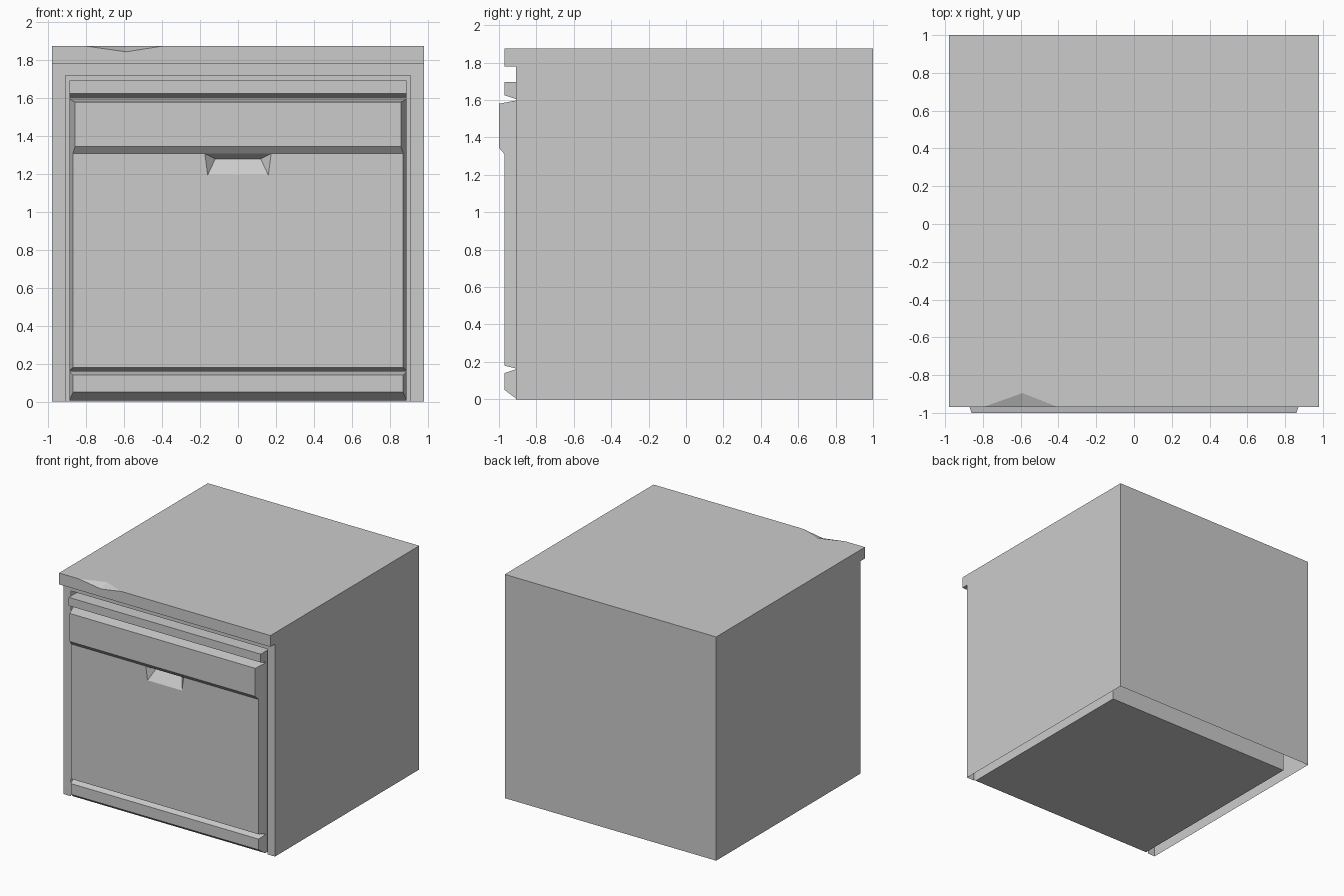
import bpy, bmesh

if "Cube" in bpy.data.objects:
    bpy.data.objects.remove(bpy.data.objects["Cube"])


def finish(name, bm):
    bmesh.ops.remove_doubles(bm, verts=bm.verts, dist=1e-5)
    bmesh.ops.recalc_face_normals(bm, faces=bm.faces)
    me = bpy.data.meshes.new(name)
    bm.to_mesh(me)
    bm.free()
    ob = bpy.data.objects.new(name, me)
    bpy.context.collection.objects.link(ob)
    return ob


def from_faces(name, faces):
    bm = bmesh.new()
    for f in faces:
        bm.faces.new([bm.verts.new(p) for p in f])
    return finish(name, bm)


def span(name, profile):
    """Closed side profile of (y, z, half width), spanned across x."""
    left = [(-w, y, z) for y, z, w in profile]
    right = [(w, y, z) for y, z, w in profile]
    n = len(profile)
    walls = [[left[i], left[(i + 1) % n], right[(i + 1) % n], right[i]]
             for i in range(n)]
    return from_faces(name, walls + [left, right])


W, FRONT, LIP, BACK, TOP, UNDER = 0.98, -0.91, -0.97, 1.0, 1.875, 1.78

# Outer casing: thin shell with open bottom, overhanging lip, chipped front edge
side = [(FRONT, 0), (FRONT, UNDER), (LIP, UNDER), (LIP, TOP), (BACK, TOP), (BACK, 0)]
chip_l, chip_r = (-0.8, LIP, TOP), (-0.4, LIP, TOP)
chip_low, chip_in = (-0.59, LIP, 1.845), (-0.59, -0.895, TOP)
faces = [[(s * W, y, z) for y, z in side] for s in (-1, 1)]
faces += [
    [(-W, BACK, 0), (W, BACK, 0), (W, BACK, TOP), (-W, BACK, TOP)],
    [(-W, LIP, UNDER), (W, LIP, UNDER), (W, FRONT, UNDER), (-W, FRONT, UNDER)],
    [(-W, LIP, UNDER), (W, LIP, UNDER), (W, LIP, TOP), chip_r, chip_low, chip_l, (-W, LIP, TOP)],
    [(-W, LIP, TOP), chip_l, chip_in, chip_r, (W, LIP, TOP), (W, BACK, TOP), (-W, BACK, TOP)],
    [chip_l, chip_low, chip_in],
    [chip_low, chip_r, chip_in],
]
# Front frame around the opening
a, h = 0.91, 1.72
frame = [(-W, 0), (-a, 0), (-a, h), (a, h), (a, 0), (W, 0), (W, UNDER), (-W, UNDER)]
faces.append([(x, FRONT, z) for x, z in frame])
from_faces("casing", faces)

# Inner tub behind the door
span("tub", [(FRONT, 0.005, 0.89), (FRONT, 1.695, 0.89), (0.8, 1.695, 0.89), (0.8, 0.005, 0.89)])

# Control strip
span("control_strip", [(FRONT, 1.605, 0.89), (LIP, 1.625, 0.89), (LIP, 1.695, 0.89), (FRONT, 1.695, 0.89)])

# Door with raised upper band
door = span("door", [(FRONT, 0.165, 0.89), (LIP, 0.18, 0.87), (LIP, 1.31, 0.87),
                     (-1.0, 1.345, 0.86), (-1.0, 1.58, 0.86), (FRONT, 1.597, 0.89)])

# Kick plate
span("kick_plate", [(FRONT, 0.005, 0.89), (LIP, 0.05, 0.87), (LIP, 0.14, 0.87), (FRONT, 0.16, 0.89)])

# Handle pocket cut into the door
bm = bmesh.new()
for s in (-1, 1):
    for y in (LIP, -1.03):
        bm.verts.new((s * 0.175, y, 1.308))
        bm.verts.new((s * 0.16, y, 1.195))
    bm.verts.new((s * 0.12, -0.914, 1.28))
bmesh.ops.convex_hull(bm, input=bm.verts)
cutter = finish("handle_cutter", bm)
cutter.hide_render = True
cutter.hide_set(True)
mod = door.modifiers.new("handle_pocket", 'BOOLEAN')
mod.operation = 'DIFFERENCE'
mod.solver = 'EXACT'
mod.object = cutter
